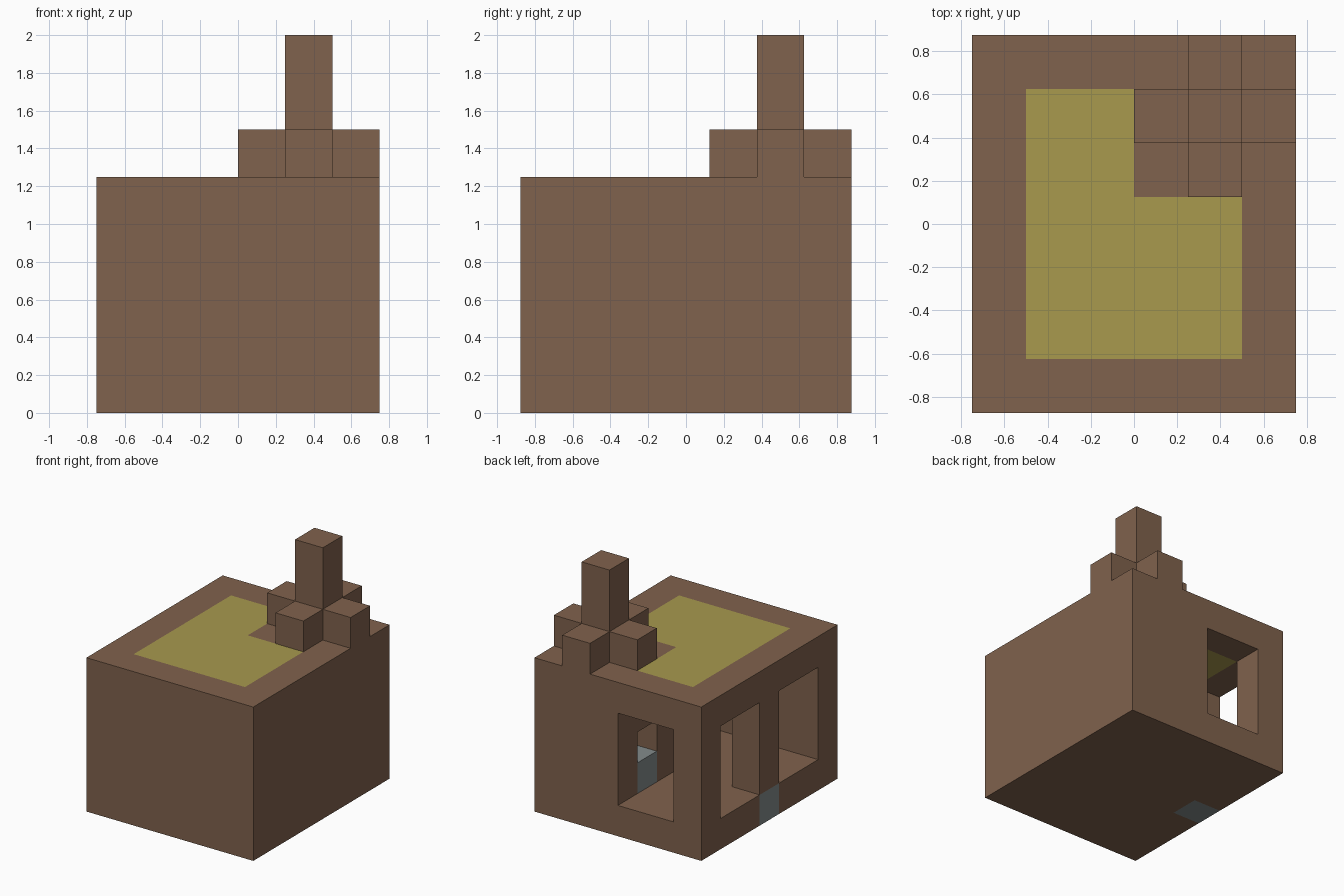
import bpy
import bmesh
from itertools import product
from mathutils import Vector

if "Cube" in bpy.data.objects:
    bpy.data.objects.remove(bpy.data.objects["Cube"])

UNIT = 0.25
ORIGIN = Vector((-0.75, -0.875, 0))


def material(name, color):
    mat = bpy.data.materials.new(name)
    mat.use_nodes = True
    mat.diffuse_color = (*color, 1)
    mat.node_tree.nodes["Principled BSDF"].inputs["Base Color"].default_value = (*color, 1)
    return mat


brown = material("brown_wood", (0.216, 0.122, 0.074))
straw = material("straw_yellow", (0.392, 0.319, 0.076))
stone = material("stone_grey", (0.23, 0.258, 0.258))

# Each cell of the block grid belongs to one part
cells = {}


def fill(part, x, y, z):
    for cell in product(range(*x), range(*y), range(*z)):
        cells[cell] = part


def carve(x, y, z):
    for cell in product(range(*x), range(*y), range(*z)):
        cells.pop(cell, None)


# House shell: solid block, hollow room, openings to the side and back
fill("walls", (0, 6), (0, 7), (0, 5))
carve((1, 5), (1, 6), (1, 4))
for start in (1, 4):
    carve((0, 1), (start, start + 2), (1, 4))
carve((1, 3), (6, 7), (1, 4))

# Thatched roof panel and doorstep
fill("roof_panel", (1, 5), (1, 6), (4, 5))
fill("doorstep", (0, 1), (3, 4), (0, 1))

# Fireplace with a stone hearth and an open niche above it
fill("fireplace", (3, 5), (4, 6), (1, 5))
fill("hearth", (3, 4), (5, 6), (1, 2))
carve((3, 4), (5, 6), (2, 3))

# Cross-shaped chimney base and the stack
fill("chimney_base", (3, 6), (5, 6), (5, 6))
fill("chimney_base", (4, 5), (4, 7), (5, 6))
fill("chimney", (4, 5), (5, 6), (5, 8))


def build(part, mat):
    """Make the exposed faces of one part."""
    bm = bmesh.new()
    for cell in (c for c, owner in cells.items() if owner == part):
        center = Vector(cell) + Vector((0.5, 0.5, 0.5))
        for axis, sign in product(range(3), (-1, 1)):
            normal = Vector((0, 0, 0))
            normal[axis] = sign
            neighbour = tuple(int(v) for v in Vector(cell) + normal)
            if neighbour in cells:
                continue
            u = Vector((0, 0, 0))
            u[(axis + 1) % 3] = 0.5
            v = normal.cross(u)
            middle = center + normal / 2
            corners = (middle - u - v, middle + u - v, middle + u + v, middle - u + v)
            bm.faces.new([bm.verts.new(ORIGIN + c * UNIT) for c in corners])
    bmesh.ops.remove_doubles(bm, verts=bm.verts, dist=0.001)
    mesh = bpy.data.meshes.new(part)
    bm.to_mesh(mesh)
    bm.free()
    mesh.materials.append(mat)
    bpy.context.collection.objects.link(bpy.data.objects.new(part, mesh))


for part in ("walls", "fireplace", "chimney_base", "chimney"):
    build(part, brown)
build("roof_panel", straw)
for part in ("doorstep", "hearth"):
    build(part, stone)
